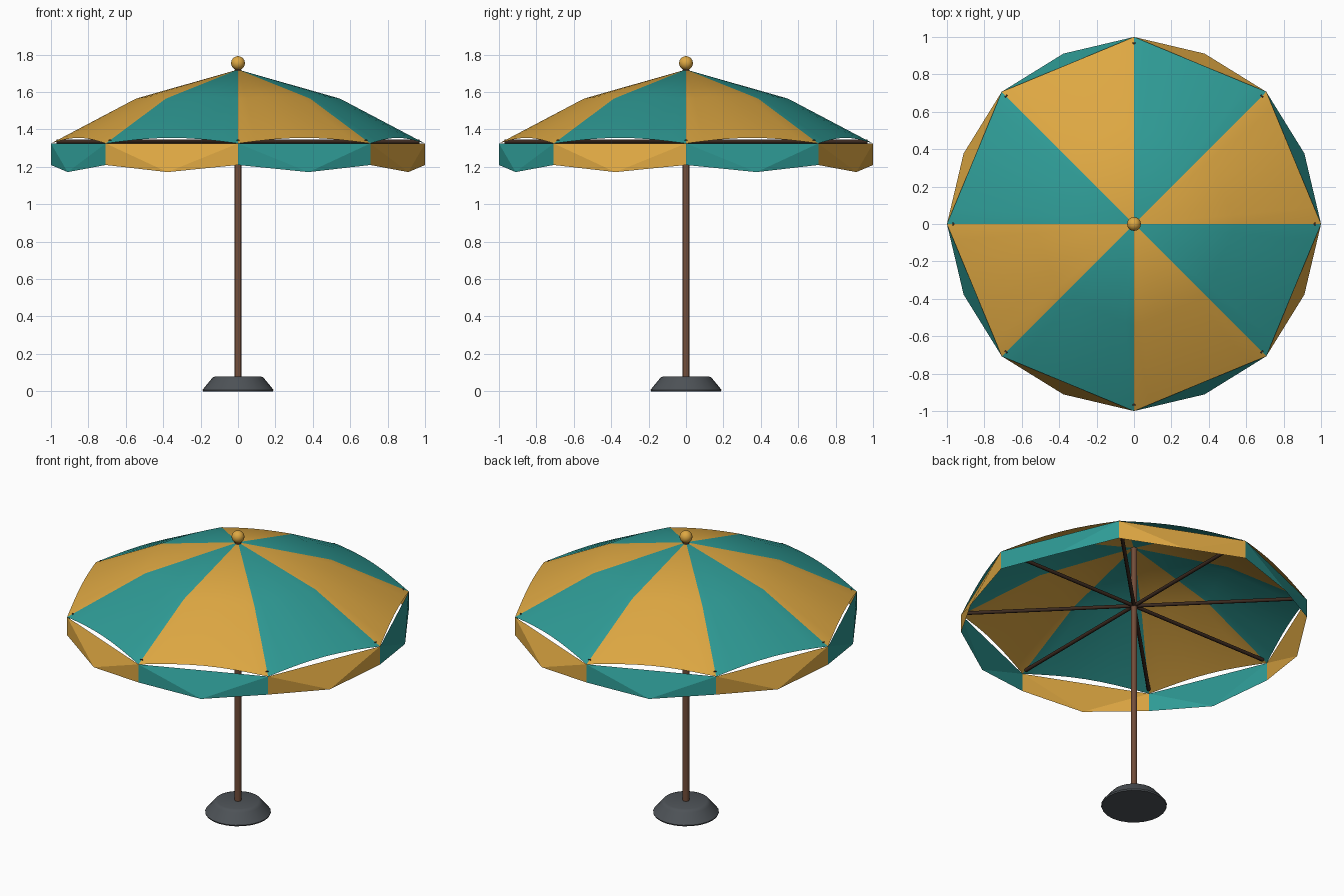
import bpy
import bmesh
from math import pi, sin, cos, radians
from mathutils import Vector, Matrix

cube = bpy.data.objects.get("Cube")
if cube:
    bpy.data.objects.remove(cube, do_unlink=True)

PANELS = 8
STEP = 2 * pi / PANELS
SEGS = 8


def material(name, color):
    mat = bpy.data.materials.new(name)
    mat.use_nodes = True
    mat.diffuse_color = (*color, 1)
    bsdf = next(n for n in mat.node_tree.nodes if n.type == 'BSDF_PRINCIPLED')
    bsdf.inputs["Base Color"].default_value = (*color, 1)
    return mat


gold = material("golden yellow", (0.73, 0.39, 0.055))
teal = material("teal", (0.028, 0.33, 0.305))
wood = material("brown wood", (0.17, 0.075, 0.042))
dark_wood = material("dark brown", (0.045, 0.023, 0.014))
stone = material("dark grey", (0.075, 0.085, 0.095))


def finish(bm, name, mats, smooth=None):
    mesh = bpy.data.meshes.new(name)
    bm.to_mesh(mesh)
    bm.free()
    obj = bpy.data.objects.new(name, mesh)
    bpy.context.collection.objects.link(obj)
    for mat in mats:
        mesh.materials.append(mat)
    if smooth:
        bpy.ops.object.select_all(action='DESELECT')
        obj.select_set(True)
        bpy.context.view_layer.objects.active = obj
        bpy.ops.object.shade_smooth_by_angle(angle=radians(smooth))
    return obj


def polar(r, a, z):
    return Vector((r * cos(a), r * sin(a), z))


def lathe(name, profile, sides, mat):
    bm = bmesh.new()
    rings = [[bm.verts.new(polar(r, 2 * pi * i / sides, z)) for i in range(sides)]
             for r, z in profile]
    for low, high in zip(rings, rings[1:]):
        for i in range(sides):
            j = (i + 1) % sides
            bm.faces.new((low[i], low[j], high[j], high[i]))
    bm.faces.new(rings[0][::-1])
    bm.faces.new(rings[-1])
    return finish(bm, name, [mat], 30)


# Weighted base and pole
lathe("base", [(0.187, 0), (0.19, 0.008), (0.142, 0.066), (0.134, 0.075), (0.12, 0.08)], 24, stone)
lathe("pole", [(0.019, 0.07), (0.019, 1.72)], 12, wood)

# Ball finial
bm = bmesh.new()
bmesh.ops.create_uvsphere(bm, u_segments=20, v_segments=12, radius=0.037,
                          matrix=Matrix.Translation((0, 0, 1.755)))
finish(bm, "finial", [gold], 60)

# Canopy: panels bend once along each seam, and their outer edges arch upward
bm = bmesh.new()
for p in range(PANELS):
    apex = bm.verts.new((0, 0, 1.72))
    rows = []
    for r, z, lift in ((0.545, 1.565, 0.01), (1.0, 1.325, 0.03)):
        a, b = polar(r, p * STEP, z), polar(r, (p + 1) * STEP, z)
        rows.append([bm.verts.new(a.lerp(b, k / SEGS) + Vector((0, 0, lift * sin(pi * k / SEGS))))
                     for k in range(SEGS + 1)])
    mid, rim = rows
    for k in range(SEGS):
        inner = bm.faces.new((apex, mid[k], mid[k + 1]))
        outer = bm.faces.new((mid[k], rim[k], rim[k + 1], mid[k + 1]))
        inner.material_index = outer.material_index = p % 2
bmesh.ops.remove_doubles(bm, verts=bm.verts, dist=0.0005)
finish(bm, "canopy", [gold, teal], 30)

# Hanging valance in the opposite colours, pointed and flared at mid panel
bm = bmesh.new()
for p in range(PANELS):
    a, b = p * STEP, (p + 1) * STEP
    top_a, top_b = (bm.verts.new(polar(1, t, 1.325)) for t in (a, b))
    low_a, low_b = (bm.verts.new(polar(1, t, 1.21)) for t in (a, b))
    point = bm.verts.new(polar(0.986, (a + b) / 2, 1.172))
    for tri in ((top_a, low_a, point), (top_a, point, top_b), (top_b, point, low_b)):
        bm.faces.new(tri).material_index = (p + 1) % 2
finish(bm, "valance", [gold, teal])

# Horizontal ribs whose tips just pierce the cloth
bm = bmesh.new()
for p in range(PANELS):
    place = (Matrix.Rotation(p * STEP, 4, 'Z') @ Matrix.Translation((0.485, 0, 1.335))
             @ Matrix.Rotation(pi / 2, 4, 'Y'))
    bmesh.ops.create_cone(bm, cap_ends=True, segments=8, radius1=0.011, radius2=0.011,
                          depth=0.97, matrix=place)
finish(bm, "ribs", [dark_wood], 50)
